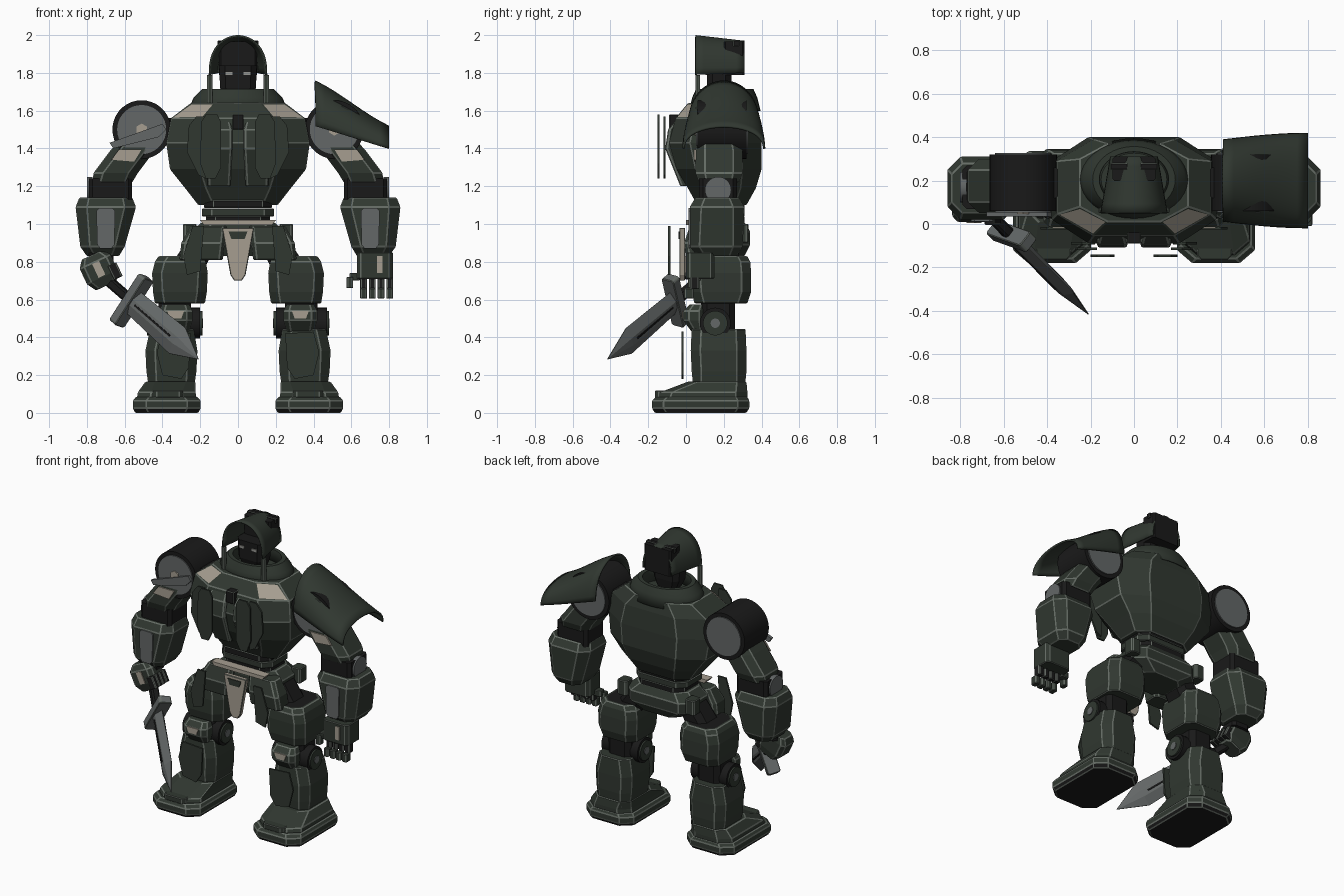
import bpy, bmesh, math
from mathutils import Matrix, Vector

def mat(name, r, g, b):
    m = bpy.data.materials.new(name)
    m.diffuse_color = (r, g, b, 1)
    return m

GREEN = mat("dark_green", .030, .039, .030)
TRIM = mat("edge_grey_green", .13, .15, .13)
BLACK = mat("black", .010, .010, .010)
GREY = mat("steel_grey", .125, .135, .135)
BEIGE = mat("beige", .38, .34, .28)
LIGHT = mat("light_grey", .30, .30, .28)

def finish(name, bm, mats, trim=0.0, matrix=None):
    bmesh.ops.remove_doubles(bm, verts=bm.verts, dist=1e-4)
    bmesh.ops.recalc_face_normals(bm, faces=bm.faces)
    me = bpy.data.meshes.new(name)
    bm.to_mesh(me)
    bm.free()
    ob = bpy.data.objects.new(name, me)
    bpy.context.collection.objects.link(ob)
    for m in mats:
        me.materials.append(m)
    if matrix:
        ob.matrix_world = matrix
    if trim:
        b = ob.modifiers.new("edge_trim", 'BEVEL')
        b.width, b.segments, b.material = trim, 1, 1
        b.limit_method, b.angle_limit = 'ANGLE', math.radians(24)
    return ob

def loft(name, secs, m=GREEN, trim=.005, s=1, paint=None, matrix=None):
    """Stack of chamfered rectangles: (z, x0, x1, y0, y1, chamfer_x, chamfer_y)."""
    bm = bmesh.new()
    rings = []
    for z, x0, x1, y0, y1, cx, cy in secs:
        pts = [(x0 + cx, y0), (x1 - cx, y0), (x1, y0 + cy), (x1, y1 - cy),
               (x1 - cx, y1), (x0 + cx, y1), (x0, y1 - cy), (x0, y0 + cy)]
        rings.append([bm.verts.new((x * s, y, z)) for x, y in pts])
    for a, b in zip(rings, rings[1:]):
        for i in range(8):
            j = (i + 1) % 8
            bm.faces.new((a[i], a[j], b[j], b[i]))
    bm.faces.new(rings[0])
    bm.faces.new(rings[-1])
    bmesh.ops.recalc_face_normals(bm, faces=bm.faces)
    if paint:
        rule, inset = paint
        hit = [f for f in bm.faces if rule(f.normal, f.calc_center_median())]
        if inset:
            bmesh.ops.inset_individual(bm, faces=hit, thickness=inset)
        for f in hit:
            f.material_index = 2
    extra = BEIGE if name == "torso" else BLACK
    return finish(name, bm, [m, TRIM, extra], trim, matrix)

def box(name, x0, x1, y0, y1, z0, z1, m=GREEN, c=.0, trim=.004, s=1, matrix=None):
    return loft(name, [(z0, x0, x1, y0, y1, c, c), (z1, x0, x1, y0, y1, c, c)], m, trim, s, None, matrix)

def plate(name, pts, y, t=.012, m=GREEN, s=1, trim=0):
    """Polygon in x,z pushed back along y."""
    bm = bmesh.new()
    f = bm.faces.new([bm.verts.new((x * s, y, z)) for x, z in pts])
    g = bmesh.ops.extrude_face_region(bm, geom=[f])
    bmesh.ops.translate(bm, vec=(0, t, 0), verts=[v for v in g["geom"] if isinstance(v, bmesh.types.BMVert)])
    return finish(name, bm, [m, TRIM], trim)

def cyl(name, c, r, depth, axis, m, seg=28):
    bm = bmesh.new()
    bmesh.ops.create_cone(bm, cap_ends=True, segments=seg, radius1=r, radius2=r, depth=depth)
    rot = Vector((0, 0, 1)).rotation_difference(Vector(axis)).to_matrix().to_4x4()
    ob = finish(name, bm, [m], 0, Matrix.Translation(c) @ rot)
    for p in ob.data.polygons:
        p.use_smooth = len(p.vertices) == 4
    ob.data.set_sharp_from_angle(angle=.7)
    return ob

def shell(name, fn, nu, nv, m, t):
    """Thin curved sheet from fn(u, v)."""
    bm = bmesh.new()
    g = [[bm.verts.new(fn(i / nu, j / nv)) for j in range(nv + 1)] for i in range(nu + 1)]
    for i in range(nu):
        for j in range(nv):
            bm.faces.new((g[i][j], g[i + 1][j], g[i + 1][j + 1], g[i][j + 1])).smooth = True
    ob = finish(name, bm, [m])
    ob.modifiers.new("thickness", 'SOLIDIFY').thickness = t
    ob.data.set_sharp_from_angle(angle=.7)

# Torso with beige upper chest facets, waist, pelvis
loft("torso", [(1.10, -.21, .21, .06, .32, .08, .06), (1.19, -.28, .28, .01, .37, .11, .08),
               (1.29, -.36, .36, -.05, .40, .16, .10), (1.43, -.38, .38, -.09, .40, .17, .11),
               (1.56, -.355, .355, -.055, .39, .17, .10), (1.64, -.25, .25, .01, .37, .13, .07)],
     paint=(lambda n, c: n.y < -.2 and c.z > 1.57 and abs(c.x) > .1, .014))
for i, (z, w) in enumerate([(1.0, .17), (1.04, .19), (1.085, .18)]):
    box("waist_layer", -w, w, .06 - .01 * i, .31, z, z + .042, GREEN if i % 2 else BLACK, .05)
loft("pelvis", [(.83, -.14, .14, .08, .31, .05, .05), (.89, -.25, .25, .05, .34, .07, .07),
                (.96, -.25, .25, .05, .34, .07, .07), (1.01, -.19, .19, .07, .31, .06, .06)])
plate("belt_trim", [(-.2, 1.02), (.2, 1.02), (.18, .995), (-.18, .995)], .0, .06, BEIGE)
plate("crotch_guard", [(-.085, .98), (.085, .98), (.04, .73), (.02, .70), (-.02, .70), (-.04, .73)], -.035, .03, BEIGE, 1, .004)
plate("crotch_inlay", [(-.05, .96), (.05, .96), (.035, .92), (-.035, .92)], -.041, .008, GREEN)
box("chest_centre", -.03, .03, -.09, .0, 1.5, 1.58, BLACK)

# Collar ring
def collar(u, v):
    prof = [(.265, .19, 1.60), (.235, .172, 1.67), (.19, .152, 1.715), (.16, .128, 1.715), (.15, .12, 1.63)]
    rx, ry, z = prof[round(u * 4)]
    a = v * math.tau
    return (rx * math.cos(a), .205 + ry * math.sin(a), z)
shell("collar", collar, 4, 36, GREEN, .004)

# Hood, head and face
def hood(u, v):
    w, top, bot = .155 - .045 * u, 2.0 - .03 * u, 1.79 + .01 * u
    a = math.pi * v
    return (w * math.cos(a), .05 + .26 * u, bot + (top - bot) * math.sin(a) ** .8)
shell("hood", hood, 6, 28, GREEN, .010)
box("head_core", -.1, .1, .20, .31, 1.79, 1.965, BLACK, .01, 0)
loft("face_mask", [(1.66, -.07, .07, .13, .23, .02, .02), (1.72, -.095, .095, .11, .24, .03, .03),
                   (1.84, -.1, .1, .11, .24, .03, .03)], BLACK, 0)

# Sections shared by both sides
for s in (-1, 1):
    plate("eye", [(.028, 1.806), (.066, 1.806), (.066, 1.79), (.028, 1.79)], .104, .008, LIGHT, s)
    box("hood_slot", .03, .108, .25, .28, 1.94, 1.972, BLACK, 0, .003, s)
    box("collar_post", .135, .165, .05, .075, 1.62, 1.79, GREEN, .005, .003, s)
    # Chest bars and floating armour plates
    loft("chest_bar", [(1.20, .04, .16, -.03, .05, .01, .01), (1.40, .03, .17, -.11, -.0, .01, .01),
                       (1.50, .03, .17, -.095, .0, .01, .01), (1.59, .05, .15, -.02, .02, .01, .01)], s=s)
    plate("chest_plate_inner", [(.09, 1.30), (.12, 1.24), (.17, 1.24), (.20, 1.32), (.195, 1.54), (.17, 1.58), (.11, 1.58), (.09, 1.54)], -.152, .012, GREEN, s)
    plate("chest_plate_outer", [(.17, 1.24), (.21, 1.26), (.27, 1.38), (.26, 1.52), (.22, 1.57), (.17, 1.57)], -.12, .012, GREEN, s)
    # Hip skirts
    loft("hip_armour", [(.81, .08, .31, .0, .12, .02, .02), (.90, .07, .30, -.01, .12, .02, .02),
                        (.99, .06, .25, .02, .12, .02, .02)], s=s)
    plate("hip_plate", [(.18, .99), (.24, .99), (.29, .83), (.27, .73), (.20, .75)], -.095, .012, GREEN, s)
    box("rear_hip_block", .22, .29, .25, .33, .90, 1.0, GREEN, .01, .004, s)
    # Leg
    loft("hip_joint", [(.78, .17, .36, .09, .28, .04, .04), (.95, .08, .24, .10, .28, .04, .04)], BLACK, 0, s)
    loft("thigh", [(.58, .175, .44, .045, .325, .05, .05), (.64, .165, .45, .03, .345, .05, .05),
                   (.74, .16, .455, .025, .345, .05, .05), (.80, .17, .44, .03, .34, .05, .05),
                   (.83, .19, .42, .05, .325, .05, .05)], s=s,
         paint=(lambda n, c: n.z > .9, .015))
    cyl("knee_axle", (.335 * s, .155, .475), .082, .27, (1, 0, 0), BLACK)
    for x in (.195, .475):
        cyl("knee_ring", (x * s, .155, .475), .065, .012, (1, 0, 0), GREEN)
        cyl("knee_hub", (x * s, .155, .475), .025, .02, (1, 0, 0), GREY, 14)
    box("knee_strut", .25, .42, .08, .26, .40, .62, BLACK, .03, 0, s)
    loft("kneecap", [(.43, .26, .40, .03, .10, .02, .02), (.49, .24, .42, -.015, .1, .03, .03),
                     (.54, .24, .42, -.015, .1, .03, .03), (.575, .26, .40, .02, .1, .02, .02)], s=s)
    plate("knee_inlay", [(.285, .54), (.375, .54), (.36, .50), (.30, .50)], -.02, .008, BEIGE, s)
    loft("shin", [(.12, .235, .47, .04, .31, .04, .04), (.22, .22, .485, .03, .32, .05, .05),
                  (.33, .215, .49, .025, .32, .05, .05), (.445, .235, .465, .03, .315, .05, .05)], s=s)
    plate("shin_plate", [(.25, .42), (.40, .43), (.43, .32), (.40, .20), (.30, .18), (.26, .24)], -.025, .012, GREEN, s)
    loft("foot_base", [(0, .21, .545, -.165, .32, .07, .06), (.025, .198, .557, -.18, .335, .07, .06),
                       (.065, .198, .557, -.18, .335, .07, .06), (.085, .215, .54, -.16, .325, .07, .06)], s=s,
         paint=(lambda n, c: n.z < -.3, 0))
    loft("foot_upper", [(.08, .22, .535, -.145, .325, .07, .06), (.11, .225, .53, -.135, .325, .07, .06),
                        (.165, .225, .49, .01, .32, .05, .05)], s=s)
    box("toe_plate", .29, .45, -.165, -.06, .08, .118, GREEN, .02, .004, s)
    # Arm
    cyl("shoulder_drum", (.51 * s, .19, 1.50), .155, .26, (0, 1, 0), BLACK, 36)
    cyl("shoulder_disc", (.51 * s, .19, 1.50), .13, .275, (0, 1, 0), GREY, 36)
    cyl("shoulder_hub", (.51 * s, .06, 1.50), .032, .03, (0, 1, 0), BEIGE, 6)
    box("shoulder_axle", .33, .42, .12, .26, 1.42, 1.56, BLACK, .03, 0, s)
    loft("upper_arm", [(1.22, .56, .77, .07, .28, .04, .04), (1.27, .53, .765, .05, .30, .05, .05),
                       (1.39, .44, .675, .05, .30, .05, .05), (1.45, .43, .62, .06, .28, .04, .04)], s=s)
    plate("arm_inlay", [(.51, 1.395), (.63, 1.395), (.67, 1.34), (.55, 1.33)], .043, .01, BEIGE, s)
    box("elbow", .56, .79, .07, .27, 1.10, 1.24, BLACK, .02, 0, s)
    cyl("elbow_disc", (.785 * s, .17, 1.18), .07, .03, (1, 0, 0), GREY)
    loft("forearm", [(.83, .63, .80, .06, .27, .04, .04), (.88, .60, .835, .02, .30, .05, .05),
                     (1.09, .54, .86, .02, .31, .06, .06), (1.14, .56, .84, .05, .28, .05, .05)], s=s)
    plate("forearm_inlay", [(.65, 1.07), (.665, 1.085), (.735, 1.085), (.75, 1.07), (.745, .89), (.73, .87), (.67, .87), (.655, .89)], .012, .01, GREY, s)

# Left shoulder guard: arched sheet falling outwards
def guard(u, v):
    a = math.radians(-88 + 176 * v)
    top = 1.76 - .24 * u - .03 * math.sin(math.pi * u) * (u - .5)
    bot = 1.50 - .11 * u
    half = .19 + .03 * math.sin(u * math.pi / 2)
    return (.41 + .39 * u, .2 + half * math.sin(a), bot + (top - bot) * math.cos(a) ** .8)
shell("shoulder_guard", guard, 8, 28, GREEN, .012)
plate("shoulder_bar", [(-.68, 1.43), (-.40, 1.53), (-.38, 1.50), (-.42, 1.46), (-.66, 1.40)], .035, .02, GREY)

# Open left hand
box("left_wrist", .63, .82, .0, .15, .71, .85, GREEN, .02)
plate("hand_inlay", [(.735, .83), (.765, .83), (.765, .74), (.735, .74)], -.006, .008, BEIGE)
for i in range(4):
    x = .665 + i * .046
    box("finger", x - .018, x + .018, .02, .07, .655, .72, BLACK, .006, .003)
    box("finger_tip", x - .018, x + .018, -.01, .04, .605, .66, GREEN, .006, .003)
box("thumb", .59, .645, .03, .08, .70, .74, GREEN, .006, .003)
box("thumb_tip", .575, .61, .01, .055, .66, .72, GREEN, .006, .003)

# Sword and the fist that holds it, built along the blade axis
d = Vector((.35, -.355, -.305)).normalized()
g = Vector((.16, -.057, .25))
g = (g - d * g.dot(d)).normalized()
n = d.cross(g)
M = Matrix((g, n, d)).transposed().to_4x4()
M.translation = Vector((-.56, -.06, .59))
loft("blade", [(0, -.068, .068, -.03, .03, .05, .029), (.40, -.082, .082, -.026, .026, .06, .025),
               (.585, -.002, .002, -.002, .002, .001, .001)], GREY, .003, matrix=M)
box("blade_groove", -.005, .005, -.032, .032, .05, .36, BLACK, 0, 0, 1, M)
box("sword_guard", -.15, .15, -.042, .042, -.035, .02, GREY, .01, .004, 1, M)
box("sword_grip", -.026, .026, -.026, .026, -.26, -.03, BLACK, .01, 0, 1, M)
F = Matrix.Translation((-.735, .08, .755)) @ Matrix.Rotation(math.radians(-25), 4, 'Y')
loft("right_fist", [(-.09, -.06, .06, -.05, .06, .02, .02), (-.04, -.09, .09, -.07, .07, .025, .025),
                    (.05, -.09, .09, -.07, .07, .025, .025), (.09, -.06, .06, -.05, .06, .02, .02)], matrix=F)
box("right_fist_inlay", -.02, .02, -.076, -.06, -.035, .045, BEIGE, 0, 0, 1, F)
for i in range(4):
    box("fist_finger", .05, .10, -.085 + i * .038, -.052 + i * .038, -.08, .0, BLACK, .005, .003, 1, F)
box("right_wrist", -.79, -.66, .05, .17, .80, .86, BLACK, .02, 0)
